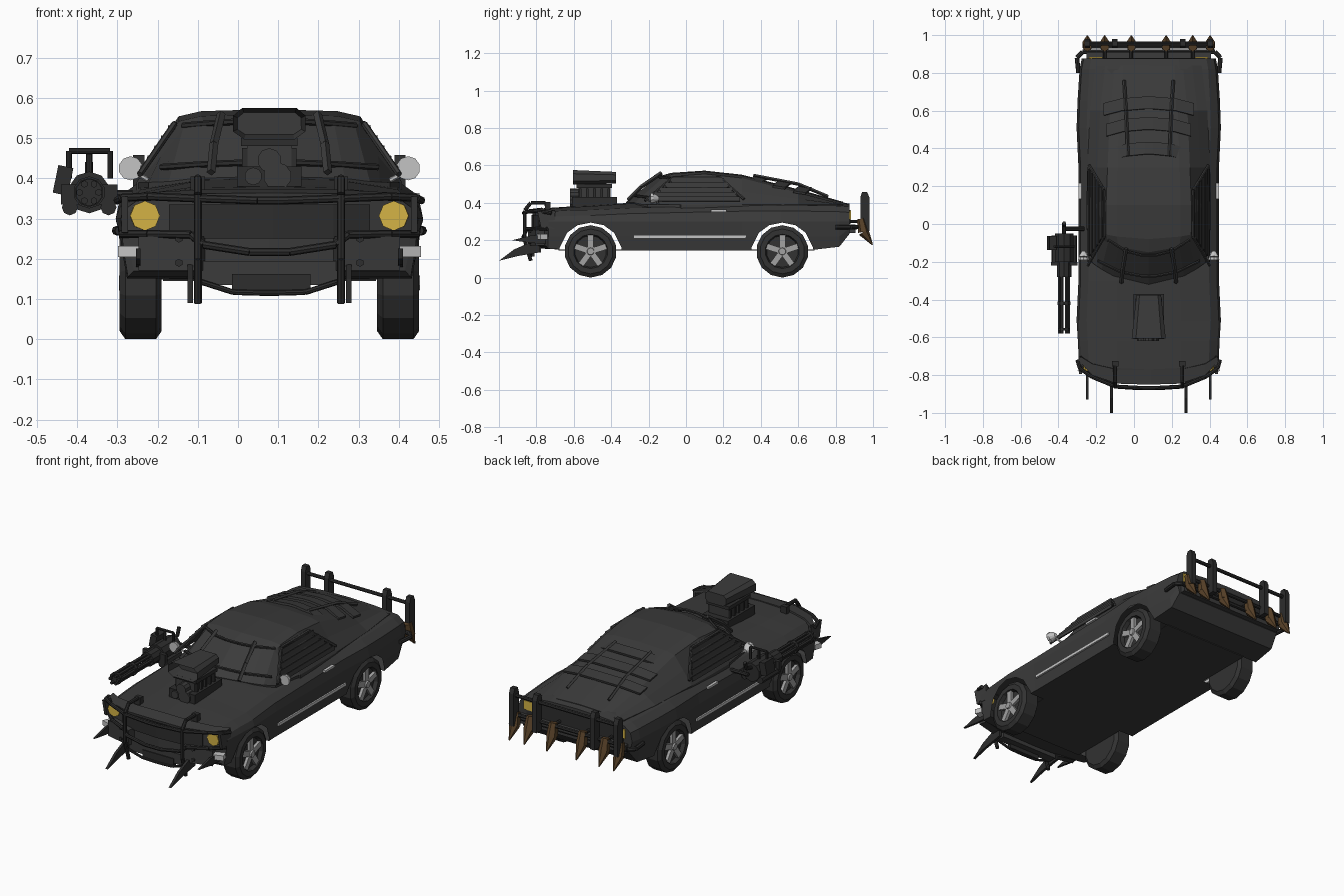
import bpy, bmesh, math
from mathutils import Vector, Matrix

if "Cube" in bpy.data.objects:
    bpy.data.objects.remove(bpy.data.objects["Cube"])

CX = 0.078  # the car's centreline; all x values below are relative to it


def mat(name, r, g, b):
    m = bpy.data.materials.new(name)
    m.diffuse_color = (r, g, b, 1)
    m.use_nodes = True
    m.node_tree.nodes["Principled BSDF"].inputs["Base Color"].default_value = m.diffuse_color
    return m


BODY = mat("charcoal_paint", .043, .043, .043)
BLACK = mat("black_trim", .026, .026, .026)
TYRE = mat("rubber", .032, .032, .032)
RIM = mat("wheel_metal", .36, .36, .36)
CHROME = mat("bright_metal", .55, .55, .55)
YELLOW = mat("yellow_lamp", .66, .45, .06)
RUST = mat("rusty_brown", .10, .055, .022)


def finish(name, bm, m):
    bmesh.ops.recalc_face_normals(bm, faces=bm.faces)
    me = bpy.data.meshes.new(name)
    bm.to_mesh(me)
    bm.free()
    me.materials.append(m)
    ob = bpy.data.objects.new(name, me)
    ob.location.x = CX
    bpy.context.collection.objects.link(ob)
    return ob


def mesh(name, verts, faces, m):
    bm = bmesh.new()
    vs = [bm.verts.new(v) for v in verts]
    for f in faces:
        bm.faces.new([vs[i] for i in f])
    return finish(name, bm, m)


def slab(name, pts, x0, x1, m):
    """Extrude a (y, z) outline from x0 to x1."""
    n = len(pts)
    return mesh(name, [(x, y, z) for x in (x0, x1) for y, z in pts], [range(n), range(n, 2 * n)] +
                [(i, (i + 1) % n, n + (i + 1) % n, n + i) for i in range(n)], m)


def box(name, c, s, m, rx=0, ry=0, rz=0):
    bm = bmesh.new()
    rot = Matrix.Rotation(rz, 4, 'Z') @ Matrix.Rotation(ry, 4, 'Y') @ Matrix.Rotation(rx, 4, 'X')
    bmesh.ops.create_cube(bm, size=1, matrix=Matrix.Translation(c) @ rot @ Matrix.Diagonal((*s, 1)))
    return finish(name, bm, m)


def rod(name, pts, r, m, n=8):
    """Tube through points; r is one radius or one per point."""
    bm = bmesh.new()
    rs = r if isinstance(r, (list, tuple)) else [r] * len(pts)
    for a, b, ra, rb in zip(pts, pts[1:], rs, rs[1:]):
        a, b = Vector(a), Vector(b)
        d = b - a
        mx = Matrix.Translation((a + b) / 2) @ d.to_track_quat('Z', 'Y').to_matrix().to_4x4()
        bmesh.ops.create_cone(bm, cap_ends=True, segments=n, radius1=ra, radius2=rb, depth=d.length, matrix=mx)
    return finish(name, bm, m)


def loft(name, halves, m):
    """Skin mirrored half sections; each runs from top centre round to bottom centre."""
    n, verts, faces = len(halves[0]), [], []
    k = 2 * n - 2
    for h in halves:
        verts += h + [(-x, y, z) for x, y, z in h[-2:0:-1]]
    for s in range(len(halves) - 1):
        for i in range(k):
            j = (i + 1) % k
            faces.append((s * k + i, s * k + j, s * k + k + j, s * k + k + i))
    for base in (0, (len(halves) - 1) * k):
        for i in range(n // 2):
            q = list(dict.fromkeys([i, i + 1, n - 2 - i, n - 1 - i]))
            if len(q) > 2:
                faces.append([base + v for v in q])
                faces.append([base + (k - v) % k for v in q])
    return mesh(name, verts, faces, m)


def sheet(name, a, b, t, m):
    n = len(a)
    ob = mesh(name, a + b, [(i, i + 1, n + i + 1, n + i) for i in range(n - 1)], m)
    ob.modifiers.new("thickness", 'SOLIDIFY').thickness = t
    return ob


def sym(pts):
    """Complete a right-hand path across the centreline."""
    return [(-x, y, z) for x, y, z in pts] + pts[::-1]


# Main body: y, half width, edge height, centre height, bottom height, nose bow
stations = [(-.82, .355, .345, .36, .17, .08), (-.77, .37, .353, .37, .155, .035),
            (-.62, .375, .36, .38, .147, 0), (-.51, .382, .362, .385, .145, 0),
            (-.3, .372, .372, .40, .145, 0), (.3, .372, .385, .41, .145, 0),
            (.51, .382, .387, .42, .145, 0), (.65, .377, .385, .415, .145, 0),
            (.82, .366, .382, .405, .165, 0), (.875, .355, .378, .395, .235, 0)]
rings = []
for y, w, zt, zc, zb, bow in stations:
    half = [(0, zc), (.45, zc - .004), (.86, zt), (.97, zt - .03), (1, .30), (.98, max(.22, zb + .03)),
            (.95, zb), (.45, zb), (0, zb)]
    rings.append([(f * w, y + bow * f * f, z) for f, z in half])
body = loft("body_shell", rings, BODY)
# Wheel arches cut through the hollow shell's sides, floor kept
for yc in (-.51, .515):
    arch = [(-.17, .05), (-.165, .16), (-.125, .24), (-.07, .28), (0, .294),
            (.07, .28), (.125, .24), (.165, .16), (.17, .05)]
    cut = slab("arch_cutter", [(yc + y, z) for y, z in arch], -.6, .6, BODY)
    cut.hide_render = True
    mod = body.modifiers.new("arch", 'BOOLEAN')
    mod.operation, mod.object, mod.solver = 'DIFFERENCE', cut, 'EXACT'
    bpy.context.view_layer.objects.active = body
    bpy.ops.object.modifier_apply(modifier=mod.name)
    bpy.data.objects.remove(cut)
    box("floor_pan", (0, yc, .147), (.53, .345, .004), BODY)
bm = bmesh.new()
bm.from_mesh(body.data)
inner = []
for f in bm.faces:
    c = f.calc_center_median()
    if min(abs(c.y + .51), abs(c.y - .515)) < .18 and .1475 < c.z < .31 and abs(c.x) < .25 and abs(f.normal.x) < .3:
        inner.append(f)
bmesh.ops.delete(bm, geom=inner, context='FACES')
bm.to_mesh(body.data)
bm.free()

# Fastback cabin: y, base half width, roof half width, roof height, bow
cab = [(-.32, .30, .25, .405, .08), (-.15, .325, .215, .54, .07), (-.08, .33, .225, .56, .03),
       (.1, .33, .226, .572, 0), (.3, .325, .218, .55, 0), (.6, .31, .205, .472, 0), (.84, .28, .18, .405, 0)]
rings = []
for y, hb, ht, zt, bow in cab:
    zs = max(zt - .018, .392)
    half = [(0, zt), (.75 * ht, zt - .005), (ht, zs), ((hb + ht) / 2, (zs + .39) / 2), (hb, .39), (hb, .34), (0, .34)]
    rings.append([(x, y + bow * (x / .25) ** 2, z) for x, z in half])
loft("cabin", rings, BODY)

# Windscreen armour: cross bands and straps
for y, z, w in ((-.275, .44, .27), (-.165, .543, .215)):
    rod("windscreen_band", sym([(w, y + .08, z - .012), (w * .55, y + .02, z - .004), (.04, y, z)]), .008, BLACK, 6)
for s in (-1, 1):
    rod("windscreen_strap", [(s * .145, -.31, .415), (s * .138, -.24, .485), (s * .12, -.13, .56)], .011, BODY, 4)
    # Side windows with armour slats
    side = lambda z, o: s * (.33 - .11 * (z - .39) / .16 + o)
    face = [(y, z) for y, z in ((-.17, .415), (-.06, .525), (.16, .53), (.29, .425))]
    mesh("side_window", [(side(z, o), y, z) for o in (-.004, .004) for y, z in face],
         [range(4), range(4, 8)] + [(i, (i + 1) % 4, 4 + (i + 1) % 4, 4 + i) for i in range(4)], BLACK)
    for i in range(5):
        z = .42 + .025 * i
        y0, y1 = -.20 + .03 * i, .29 - .022 * i
        box("window_slat", (side(z, .01), (y0 + y1) / 2, z), (.006, y1 - y0, .024), BODY, ry=-s * .2)
    rod("window_frame", [(side(.41, .006), -.22, .41), (side(.535, .006), -.07, .535), (side(.535, .006), .18, .535),
                         (side(.42, .006), .31, .42)], .008, BODY, 6)
    # Bright side strip, handle and mirror
    box("side_strip", (s * .367, .02, .216), (.012, .6, .016), CHROME)
    box("door_handle", (s * .365, .175, .357), (.016, .085, .012), CHROME)
    rod("mirror", [(s * .345, -.19, .425), (s * .345, -.175, .425), (s * .345, -.145, .42)], [.03, .028, .01], CHROME, 10)
    rod("mirror_arm", [(s * .30, -.15, .395), (s * .345, -.16, .42)], .006, CHROME, 6)
    # Headlamps recessed behind the wing edges, bumper ends and blocks
    rod("headlamp", [(s * .31, -.74, .307), (s * .309, -.777, .307)], .037, YELLOW, 8)
    slab("wing_edge", [(-.70, .35), (-.795, .355), (-.775, .265), (-.70, .26)], s * .352, s * .368, BODY)
    box("bumper_end", (s * .325, -.775, .218), (.095, .04, .028), CHROME, rz=s * .35)
    box("bumper_block", (s * .24, -.795, .213), (.16, .06, .085), BODY, rz=s * .25)
    for z in (.19, .25):
        rod("block_bolt", [(s * .225, -.81, z), (s * .225, -.838, z)], .01, BLACK, 6)
    # Front guard uprights and blade horns
    rod("guard_upright", [(s * .178, -.74, .37), (s * .178, -.75, .40), (s * .178, -.83, .40), (s * .178, -.862, .36),
                          (s * .178, -.862, .2), (s * .178, -.83, .09)], .010, BLACK)
    box("guard_bracket", (s * .178, -.74, .385), (.035, .03, .04), BLACK)
    slab("front_horn_inner", [(-.78, .19), (-.84, .185), (-.92, .15), (-1.0, .09), (-.9, .115), (-.78, .135)],
         s * .190, s * .204, BLACK)
    slab("front_horn_outer", [(-.75, .225), (-.83, .225), (-.93, .20), (-.83, .185), (-.75, .18)],
         s * .320, s * .332, BLACK)
    # Tail lamps
    box("tail_lamp", (s * .28, .879, .335), (.07, .008, .05), YELLOW)

# Grille, chin and front guard bars
sheet("grille", sym([(.25, -.785, .335), (.16, -.815, .335), (.01, -.826, .335)]),
      sym([(.25, -.785, .25), (.16, -.815, .25), (.01, -.826, .25)]), .006, BLACK)
sheet("hood_lip", sym([(.365, -.73, .355), (.3, -.80, .358), (.17, -.845, .362), (.01, -.85, .364)]),
      sym([(.365, -.70, .36), (.3, -.74, .365), (.17, -.77, .372), (.01, -.77, .374)]), .014, BODY)
box("chin_plate", (0, -.80, .165), (.36, .05, .06), BODY)
box("number_plate_blank", (.005, -.82, .137), (.195, .02, .05), BLACK)
rod("guard_top_bar", sym([(.378, -.72, .345), (.365, -.765, .352), (.30, -.81, .355), (.178, -.86, .35), (.03, -.868, .345)]), .010, BLACK)
rod("guard_low_bar", sym([(.368, -.74, .262), (.3, -.80, .262), (.195, -.85, .26), (.165, -.862, .235), (.05, -.87, .217)]), .010, BLACK)
rod("chin_bar", sym([(.178, -.835, .145), (.09, -.83, .117), (.02, -.83, .115)]), .007, BLACK)

# Engine blower and air scoop
box("blower_base", (0, -.49, .405), (.16, .24, .05), BLACK)
box("blower_case", (0, -.49, .45), (.11, .17, .07), BODY)
box("blower_top", (0, -.49, .49), (.14, .19, .02), BLACK)
for i in range(5):
    box("blower_rib", (0, -.565 + .038 * i, .45), (.135, .014, .05), BLACK)
for x, z, r in ((0, .445, .03), (.02, .405, .035), (-.04, .405, .022)):
    rod("blower_pulley", [(x, -.56, z), (x, -.62, z)], r, BODY, 10)
bm = bmesh.new()
prof = [(.7, 0), (1, .25), (1, .75), (.75, 1), (-.75, 1), (-1, .75), (-1, .25), (-.7, 0)]
a = [bm.verts.new((x * .09, -.605, .497 + z * .078)) for x, z in prof]
b = [bm.verts.new((x * .065, -.375, .503 + z * .062)) for x, z in prof]
for i in range(8):
    j = (i + 1) % 8
    bm.faces.new((a[i], a[j], b[j], b[i]))
mouth = bm.faces.new(a[::-1])
bm.faces.new(b)
bmesh.ops.recalc_face_normals(bm, faces=bm.faces)
bmesh.ops.inset_individual(bm, faces=[mouth], thickness=.012)
bmesh.ops.translate(bm, verts=mouth.verts, vec=(0, .08, 0))
finish("air_scoop", bm, BODY)

# Wheels: 14-sided tyre turned from a profile, five spokes
for s in (-1, 1):
    for y in (-.51, .515):
        prof = [(-.052, .07), (-.052, .12), (-.038, .14), (.038, .14), (.052, .12), (.052, .092), (.03, .085)]
        n, k = 14, len(prof)
        vs = [(s * (.32 + x), y + r * math.sin(t * math.tau / n), .14 + r * math.cos(t * math.tau / n))
              for t in range(n) for x, r in prof]
        fs = [(t * k + i, t * k + i + 1, (t + 1) % n * k + i + 1, (t + 1) % n * k + i) for t in range(n) for i in range(k - 1)]
        fs += [[t * k + i for t in range(n)] for i in (0, k - 1)]
        mesh("tyre", vs, fs, TYRE)
        rod("hub", [(s * .34, y, .14), (s * .374, y, .14)], [.028, .018], RIM, 10)
        for i in range(5):
            t = i * math.tau / 5
            box("spoke", (s * .358, y - .052 * math.sin(t), .14 + .052 * math.cos(t)), (.016, .032, .07), RIM, rx=t)

# Rear window louvres
for y, z, w in ((.37, .546, .20), (.50, .523, .225), (.61, .494, .24)):
    sheet("rear_louvre", sym([(w, y - .035, z - .03), (w * .6, y - .01, z - .006), (.02, y, z)]),
          sym([(w, y + .03, z - .04), (w * .6, y + .055, z - .018), (.02, y + .065, z - .012)]), .012, BODY)
for s in (-1, 1):
    rod("louvre_strap", [(s * .11, .36, .546), (s * .12, .6, .50), (s * .13, .76, .433)], .009, BODY, 4)

# Rear bumper, rack posts and rusty spikes
box("tail_panel", (0, .877, .325), (.60, .006, .075), BLACK)
rod("rear_bumper", sym([(.372, .80, .27), (.38, .88, .27), (.35, .912, .27), (.05, .912, .27)]), .012, BLACK)
box("rear_bumper_core", (0, .88, .26), (.66, .05, .045), BODY)
rod("rack_top_bar", [(-.33, .955, .415), (.33, .955, .415)], .010, BLACK)
rod("rack_low_bar", [(-.33, .94, .30), (.33, .94, .30)], .010, BLACK)
for x in (-.325, -.18, .18, .325):
    slab("rack_post", [(.932, .25), (.932, .43), (.942, .458), (.968, .458), (.98, .43), (.98, .25)],
         x - .014, x + .014, BLACK)
for x in (-.325, -.233, -.092, .092, .233, .325):
    rod("rear_spike", [(x, .935, .315), (x, .95, .245), (x, .997, .175)], [.022, .03, .003], RUST, 6)
    if abs(x) < .3:
        rod("rack_strut", [(x, .86, .30), (x, .95, .30)], .009, BLACK)

# Side-mounted rotary gun
gx, gz = -.448, .365
for i in range(6):
    t = i * math.tau / 6
    x, z = gx + .024 * math.cos(t), gz + .024 * math.sin(t)
    rod("gun_barrel", [(x, -.58, z), (x, -.2, z)], .009, BLACK, 6)
for y0, y1, r in ((-.565, -.55, .034), (-.43, -.41, .036), (-.28, -.2, .04), (-.2, -.05, .052)):
    rod("gun_drum", [(gx, y0, gz), (gx, y1, gz)], r, BLACK, 10)
box("gun_plate", (gx, -.21, .36), (.14, .02, .05), BLACK)
for dx in (-.048, .048):
    rod("gun_motor", [(gx + dx, -.22, .328), (gx + dx, -.06, .328)], .02, BLACK, 8)
rod("gun_handle", [(gx - .05, -.12, .40), (gx - .05, -.12, .468), (gx + .052, -.12, .468), (gx + .052, -.12, .40)], .007, BLACK)
rod("gun_sight", [(gx, -.12, .40), (gx, -.12, .46)], .008, BLACK)
box("ammo_box", (gx - .065, -.10, .395), (.038, .075, .07), BLACK, ry=.2)
rod("gun_grip", [(gx, -.06, .39), (gx, -.01, .40), (gx, .005, .44)], .010, BLACK)
rod("gun_mount", [(gx, -.025, .36), (-.34, -.025, .36)], .011, BLACK)
